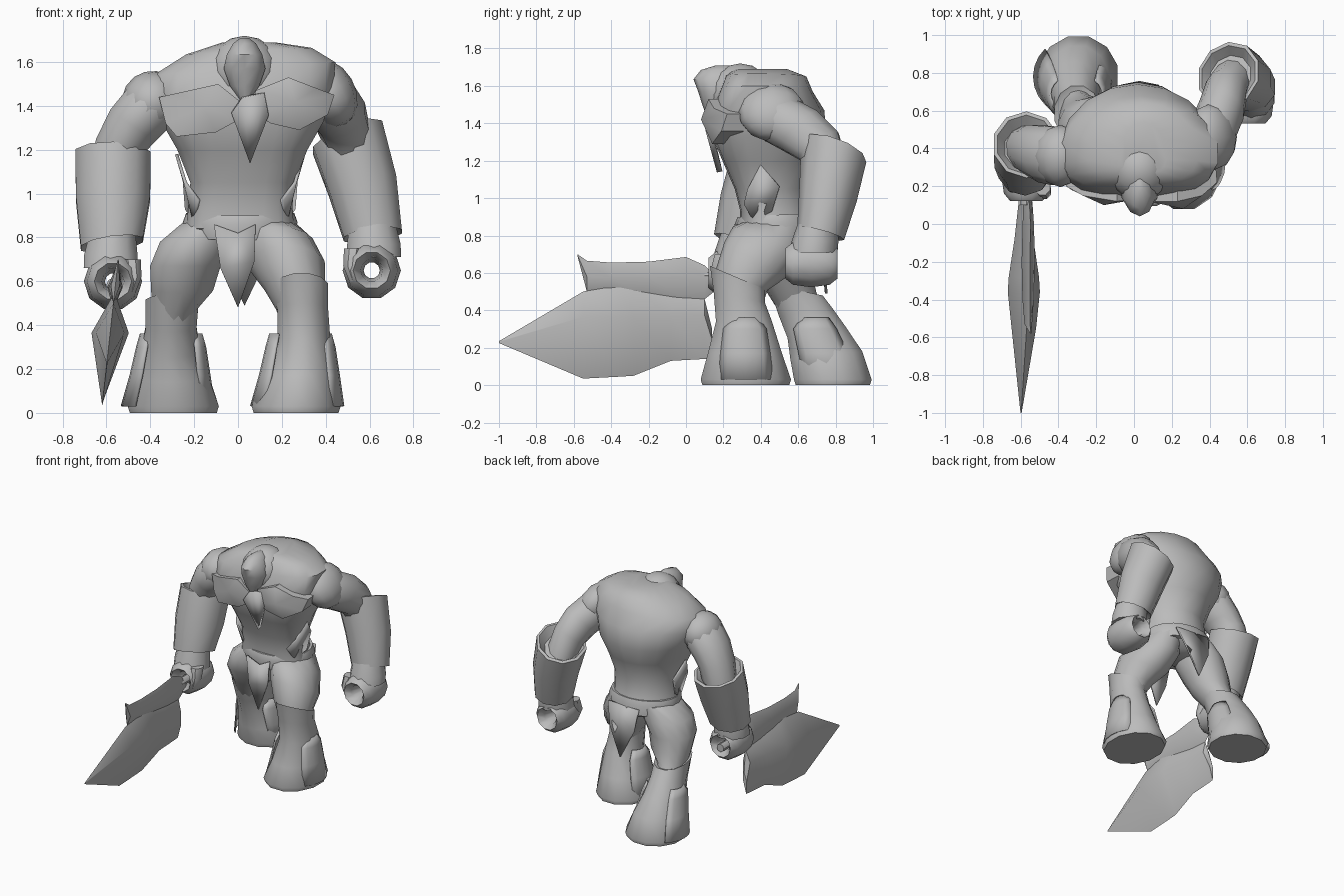
import bpy, bmesh, math
from mathutils import Vector, Matrix

stone = bpy.data.materials.new("stone_grey")
stone.diffuse_color = (0.5, 0.5, 0.5, 1)


def finish(ob, angle=45):
    ob.data.materials.clear()
    ob.data.materials.append(stone)
    bpy.ops.object.select_all(action='DESELECT')
    ob.select_set(True)
    bpy.context.view_layer.objects.active = ob
    bpy.ops.object.shade_smooth_by_angle(angle=math.radians(angle))
    return ob


def from_bmesh(name, bm, angle=45, thick=0):
    bmesh.ops.recalc_face_normals(bm, faces=bm.faces[:])
    me = bpy.data.meshes.new(name)
    bm.to_mesh(me)
    bm.free()
    ob = bpy.data.objects.new(name, me)
    bpy.context.collection.objects.link(ob)
    if thick:
        mod = ob.modifiers.new("thickness", 'SOLIDIFY')
        mod.thickness, mod.offset = thick, 0
    return finish(ob, angle)


def loft(name, rings, n=14, front=1.0, back=1.0, arc=None, thick=0, angle=45):
    """Rings are (x, y, z, rx, ry, tilt about x, tilt about y); arc makes an open shell.
    front squares off the front half, back stretches the rear half."""
    bm = bmesh.new()
    rows = []
    for ring in rings:
        x, y, z, rx, ry, tx, ty = (tuple(ring) + (0, 0))[:7]
        rot = Matrix.Rotation(math.radians(tx), 3, 'X') @ Matrix.Rotation(math.radians(ty), 3, 'Y')
        row = []
        for i in range(n):
            a = 2 * math.pi * (i + 0.5) / n
            if arc:
                a = math.radians(arc[0] + (arc[1] - arc[0]) * i / (n - 1))
            c, s = math.cos(a), math.sin(a)
            e = front if s < 0 else 1
            p = Vector((rx * math.copysign(abs(c) ** e, c),
                        ry * math.copysign(abs(s) ** e, s) * (back if s > 0 else 1), 0))
            row.append(bm.verts.new(Vector((x, y, z)) + rot @ p))
        rows.append(row)
    for a, b in zip(rows, rows[1:]):
        for i in range(n - 1 if arc else n):
            j = (i + 1) % n
            bm.faces.new((a[i], a[j], b[j], b[i]))
    if not arc:
        bm.faces.new(rows[0])
        bm.faces.new(rows[-1])
    return from_bmesh(name, bm, angle, thick)


def plate(name, pts, thick=0.015):
    bm = bmesh.new()
    bm.faces.new([bm.verts.new(p) for p in pts])
    return from_bmesh(name, bm, 30, thick)


def dome(name, peak, pts, depth):
    """Faceted chest plate: a raised centre, an outline and walls running back by depth."""
    bm = bmesh.new()
    top = bm.verts.new(peak)
    rim = [bm.verts.new(p) for p in pts]
    rear = [bm.verts.new((x * .95 + peak[0] * .05, y + depth, z)) for x, y, z in pts]
    for i in range(len(pts)):
        j = (i + 1) % len(pts)
        bm.faces.new((top, rim[i], rim[j]))
        bm.faces.new((rim[i], rim[j], rear[j], rear[i]))
    return from_bmesh(name, bm, 40)


def ball(name, loc, size, rot=(0, 0, 0)):
    bpy.ops.mesh.primitive_uv_sphere_add(segments=12, ring_count=8, location=loc, rotation=rot)
    ob = bpy.context.object
    ob.name, ob.scale = name, size
    return finish(ob)


# Torso, hunched forward: flat chest, rounded back
loft("torso", [(.01, .47, .76, .13, .10), (.01, .45, .84, .25, .16), (.01, .44, .93, .24, .15),
               (.02, .415, 1.05, .24, .155), (.02, .395, 1.2, .30, .20), (.02, .38, 1.33, .375, .24),
               (.02, .375, 1.47, .42, .235, 0, -2), (.03, .375, 1.57, .42, .195, 0, -4),
               (.05, .38, 1.65, .29, .17, 0, -3), (.05, .37, 1.69, .12, .11)], n=18, front=.75, back=1.55)
loft("belt", [(.01, .49, .80, .255, .215, 3), (.01, .48, .87, .265, .22, 3), (.01, .48, .91, .25, .205, 3)], n=18)

# Head and hood
ball("hood", (.03, .29, 1.555), (.165, .17, .165))
loft("head", [(.03, .14, 1.42, .015, .02), (.03, .16, 1.49, .07, .07), (.03, .17, 1.57, .1, .105),
              (.03, .17, 1.635, .085, .13), (.03, .18, 1.685, .055, .10), (.03, .2, 1.71, .02, .04)], n=10)

# Chest plates
dome("right_chest_plate", (-.16, .10, 1.40), [(-.09, .12, 1.50), (-.27, .15, 1.46), (-.36, .20, 1.44),
     (-.33, .18, 1.32), (-.28, .16, 1.26), (-.10, .14, 1.28), (.01, .13, 1.34), (.01, .13, 1.42)], .12)
dome("left_chest_plate", (.26, .08, 1.42), [(.08, .12, 1.47), (.23, .12, 1.53), (.36, .15, 1.48), (.44, .22, 1.45),
     (.41, .19, 1.36), (.28, .14, 1.29), (.15, .13, 1.32), (.08, .13, 1.36)], .12)
plate("breast_spike", [(-.03, .12, 1.37), (.02, .11, 1.44), (.12, .11, 1.46), (.14, .12, 1.36),
                       (.055, .18, 1.14)], .03)

# Ragged waist flaps on both flanks
for side, s in (("right", -1), ("left", 1)):
    plate(side + "_waist_flap", [(.01 + s * .29, .40, 1.18), (.01 + s * .25, .33, 1.05), (.01 + s * .19, .31, .97),
                                 (.01 + s * .21, .36, .88), (.01 + s * .245, .46, .93),
                                 (.01 + s * .255, .50, 1.06)])

# Loincloth front and back
plate("front_loincloth", [(-.11, .265, .86), (0, .255, .82), (.08, .265, .86), (.075, .25, .69),
                          (0, .25, .48), (-.08, .25, .66)])
plate("back_loincloth", [(-.09, .70, .86), (.18, .68, .86), (.13, .73, .70), (.03, .75, .49), (-.07, .73, .70)])

# Left leg, stepping forward
loft("left_thigh", [(.14, .49, .88, .11, .16), (.18, .44, .78, .165, .20, -20), (.225, .37, .67, .175, .19, -30),
                    (.26, .30, .57, .14, .15, -25), (.29, .29, .48, .12, .13, -15), (.3, .29, .4, .1, .12)])
loft("left_boot", [(.29, .28, .55, .09, .12, -23), (.29, .275, .575, .125, .165, -23),
                   (.295, .285, .47, .12, .145, -12), (.30, .31, .34, .125, .155),
                   (.285, .315, .17, .165, .205), (.265, .32, .03, .21, .25), (.265, .32, 0, .2, .24)], n=12)

# Right leg, trailing behind
loft("right_thigh", [(-.13, .50, .88, .11, .16), (-.19, .49, .78, .17, .19), (-.24, .50, .67, .165, .17),
                     (-.255, .54, .56, .145, .14, 5), (-.29, .58, .47, .10, .12, 10), (-.30, .62, .40, .09, .11, 20)])
loft("right_boot", [(-.30, .59, .48, .085, .10, -10), (-.30, .585, .51, .125, .155, -12),
                    (-.305, .64, .39, .12, .15, 8), (-.31, .70, .28, .14, .165, 10),
                    (-.30, .75, .16, .175, .2, 6), (-.295, .785, .03, .215, .215), (-.295, .785, 0, .205, .205)], n=12)

# Boot side guards
for side, cx, y0, y1 in (("left", .285, .315, .32), ("right", -.305, .69, .78)):
    for part, start in (("outer", -45), ("inner", 135)):
        loft(f"{side}_{part}_boot_guard", [(cx - .015, y1, .03, .21, .205), (cx - .005, (y0 + y1) / 2, .17, .18, .185),
                                           (cx, y0, .30, .155, .16), (cx, y0, .36, .138, .10)],
             n=7, arc=(start, start + 90), thick=.01)

# Upper arms with round shoulders
ball("right_shoulder", (-.39, .36, 1.42), (.14, .165, .14), (0, math.radians(30), 0))
ball("left_shoulder", (.41, .46, 1.46), (.125, .18, .165), (0, math.radians(-30), 0))
loft("right_upper_arm", [(-.34, .36, 1.45, .10, .13, 0, 50), (-.41, .36, 1.39, .135, .16, 0, 45),
                         (-.48, .37, 1.31, .13, .155, 0, 35), (-.535, .39, 1.22, .12, .14, 0, 15),
                         (-.57, .40, 1.08, .12, .12)], n=12)
loft("left_upper_arm", [(.36, .43, 1.48, .10, .13, 30, -40), (.42, .50, 1.42, .13, .15, 35, -30),
                        (.465, .61, 1.36, .125, .145, 45, -20), (.49, .71, 1.28, .115, .13, 35, -15),
                        (.53, .77, 1.12, .11, .11, 10, -5)], n=12)

# Forearm gauntlets, with a sunken upper rim
loft("right_gauntlet", [(-.575, .30, .80, .10, .10, -15, -8), (-.575, .29, .77, .15, .145, -15, -8),
                        (-.57, .35, .98, .178, .17, -16), (-.57, .42, 1.18, .18, .185, -18, 2),
                        (-.57, .42, 1.185, .16, .165, -18, 2), (-.57, .40, 1.13, .12, .12, -18, 2)], n=10)
loft("left_gauntlet", [(.615, .72, .84, .09, .09, -15, -8), (.615, .72, .81, .14, .13, -15, -8),
                       (.57, .76, 1.03, .165, .16, -17, -15), (.50, .79, 1.255, .178, .185, -20, -22),
                       (.50, .79, 1.26, .16, .165, -20, -22), (.51, .78, 1.2, .12, .12, -20, -22)], n=10)

# Hands: curled fist around an open grip, wrist and thumb
for side, x, y, z, s in (("right", -.57, .26, .60, 1), ("left", .61, .67, .65, -1)):
    bpy.ops.mesh.primitive_torus_add(location=(x, y, z), rotation=(math.pi / 2, 0, 0), major_segments=10,
                                     minor_segments=8, major_radius=.085, minor_radius=.048)
    fist = bpy.context.object
    fist.name, fist.scale = side + "_fist", (1, 1, 2.9)
    finish(fist)
    loft(side + "_wrist", [(x - s * .01, y + .01, z + .06, .13, .13), (x - s * .01, y + .02, z + .12, .128, .125),
                           (x, y + .04, z + .25, .105, .10)], n=10)
    loft(side + "_thumb", [(x + s * .075, y - .09, z - .05, .03, .03), (x + s * .095, y - .09, z + .02, .038, .04),
                           (x + s * .085, y - .06, z + .1, .045, .05)], n=8)


# Sword blade: diamond sections along its length (y, top, middle, bottom, half width)
def blade(name, sections):
    bm = bmesh.new()
    rows = []
    for y, top, mid, low, w in sections:
        def lean(z):
            return -.62 + .11 * (z - .03)
        rows.append([bm.verts.new(p) for p in ((lean(top), y, top), (lean(mid) + w, y, mid),
                                               (lean(low), y, low), (lean(mid) - w, y, mid))])
    for a, b in zip(rows, rows[1:]):
        for i in range(4):
            bm.faces.new((a[i], a[(i + 1) % 4], b[(i + 1) % 4], b[i]))
    bm.faces.new(rows[0])
    bm.faces.new(rows[-1])
    return from_bmesh(name, bm, 40)


blade("sword_blade", [(-1, .235, .23, .225, .003), (-.55, .50, .365, .035, .065), (-.36, .55, .365, .045, .085),
                      (-.28, .53, .365, .05, .08), (-.08, .48, .37, .13, .05), (.10, .46, .37, .14, .03),
                      (.14, .30, .24, .145, .015)])
blade("sword_back_spike", [(-.58, .70, .695, .69, .003), (-.53, .665, .58, .50, .02), (-.40, .655, .57, .50, .03),
                           (-.2, .66, .575, .47, .035), (0, .685, .58, .46, .03), (.10, .64, .56, .46, .025),
                           (.15, .59, .56, .50, .02)])
bpy.ops.mesh.primitive_cylinder_add(vertices=8, radius=.03, depth=.30, location=(-.57, .25, .585),
                                    rotation=(math.pi / 2, 0, 0))
bpy.context.object.name = "sword_handle"
finish(bpy.context.object)
